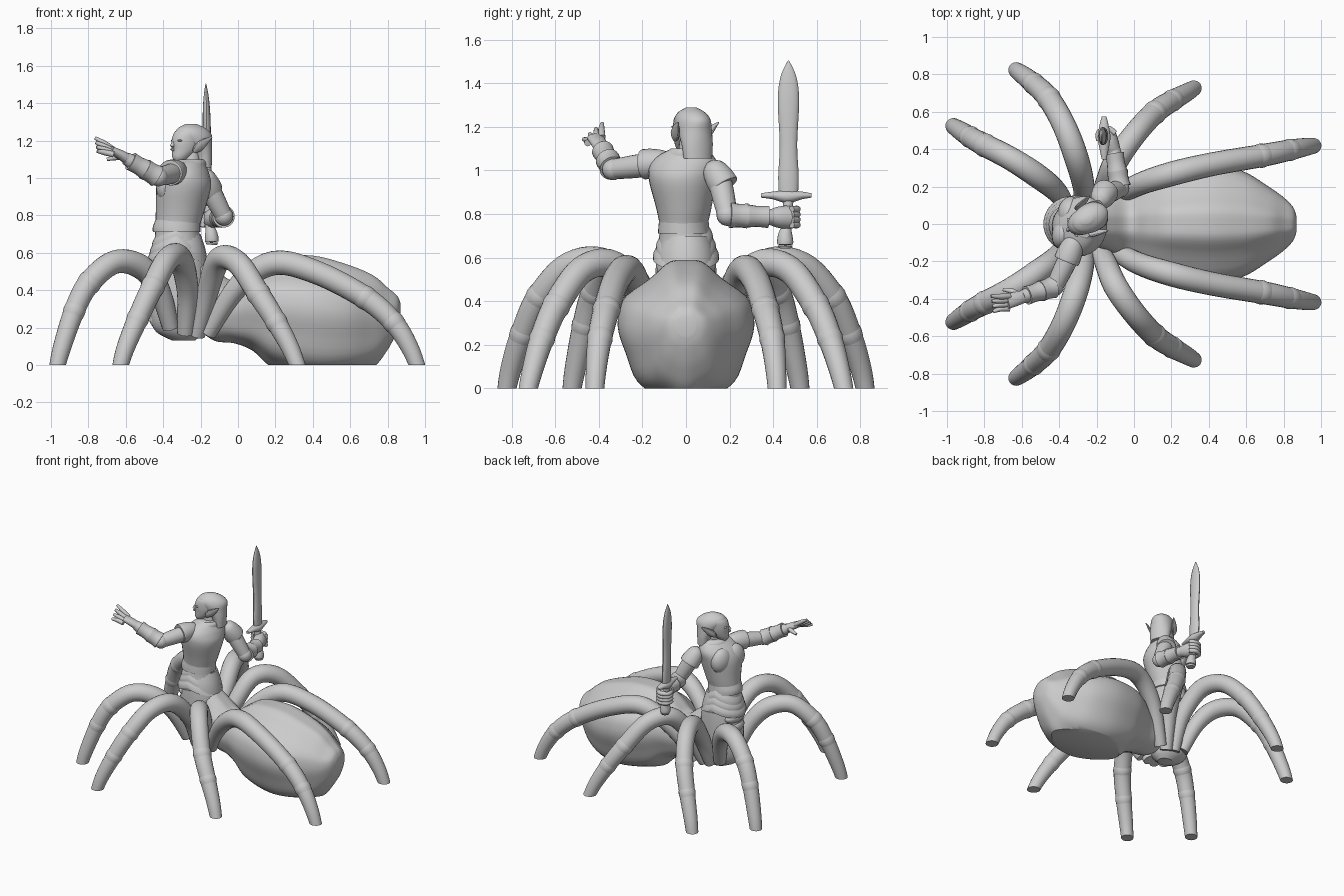
import bpy, bmesh, math
from mathutils import Vector, Matrix

cube = bpy.data.objects.get("Cube")
if cube:
    bpy.data.objects.remove(cube, do_unlink=True)

stone = bpy.data.materials.new("light_grey")
stone.use_nodes = True
GREY = (0.6, 0.6, 0.6, 1)
stone.diffuse_color = GREY
stone.node_tree.nodes["Principled BSDF"].inputs["Base Color"].default_value = GREY


def finish(name, bm, angle=33):
    """Turn a bmesh into a shaded object, sliced flat at the ground."""
    bmesh.ops.recalc_face_normals(bm, faces=bm.faces)
    cut = bmesh.ops.bisect_plane(bm, geom=bm.verts[:] + bm.edges[:] + bm.faces[:],
                                 plane_co=(0, 0, 0), plane_no=(0, 0, -1), clear_outer=True)
    rim = [e for e in cut["geom_cut"] if isinstance(e, bmesh.types.BMEdge)]
    if rim:
        bmesh.ops.holes_fill(bm, edges=rim, sides=0)
        bmesh.ops.recalc_face_normals(bm, faces=bm.faces)
    mesh = bpy.data.meshes.new(name)
    bm.to_mesh(mesh)
    bm.free()
    mesh.materials.append(stone)
    ob = bpy.data.objects.new(name, mesh)
    bpy.context.collection.objects.link(ob)
    bpy.ops.object.select_all(action="DESELECT")
    ob.select_set(True)
    bpy.context.view_layer.objects.active = ob
    bpy.ops.object.shade_smooth_by_angle(angle=math.radians(angle))


def spline(rows, steps):
    """Catmull-Rom through rows of (x, y, z, half width, half height)."""
    out = []
    for i in range(len(rows) - 1):
        a, b, c, d = (rows[min(max(i + k, 0), len(rows) - 1)] for k in (-1, 0, 1, 2))
        for s in range(steps):
            t = s / steps
            out.append([q + 0.5 * t * (r - p + t * (2 * p - 5 * q + 4 * r - w + t * (3 * (q - r) + w - p)))
                        for p, q, r, w in zip(a, b, c, d)])
    return out + [list(rows[-1])]


def loft(name, rows, n=20, axis=None, ref=(0, 0, 1), steps=5, warp=None, place=None):
    """Skin elliptical rings along a path; axis fixes the ring direction."""
    bm = bmesh.new()
    pts = spline([r if len(r) == 5 else (*r, r[3]) for r in rows], steps)
    rings = []
    for i, p in enumerate(pts):
        ahead, behind = pts[min(i + 1, len(pts) - 1)], pts[max(i - 1, 0)]
        t = Vector(axis) if axis else (Vector(ahead[:3]) - Vector(behind[:3])).normalized()
        side = t.cross(Vector(ref)).normalized()
        up = side.cross(t)
        ring = []
        for k in range(n):
            u = math.tau * k / n
            off = side * math.cos(u) * max(p[3], 0.002) + up * math.sin(u) * max(p[4], 0.002)
            co = Vector(p[:3]) + (warp(off, u, i / (len(pts) - 1)) if warp else off)
            ring.append(bm.verts.new(co))
        rings.append(ring)
    for a, b in zip(rings, rings[1:]):
        for k in range(n):
            bm.faces.new((a[k], a[(k + 1) % n], b[(k + 1) % n], b[k]))
    bm.faces.new(rings[0])
    bm.faces.new(rings[-1])
    if place:
        bm.transform(place)
    finish(name, bm)


def ball(name, loc, size, yaw=0, place=None):
    bm = bmesh.new()
    bmesh.ops.create_uvsphere(bm, u_segments=20, v_segments=12, radius=1)
    m = Matrix.Translation(loc) @ Matrix.Rotation(math.radians(yaw), 4, "Z") @ Matrix.Diagonal((*size, 1))
    bm.transform(place @ m if place else m)
    finish(name, bm)


# Abdomen: flat-topped ridge along the back, bulging flanks, heavy underside
def abdomen_shape(off, u, t):
    s, mid = math.sin(u), math.sin(math.pi * t)
    if s < 0:
        off = off * (1 + 0.025 * math.cos(8 * u) * mid)
        off.z *= 1.17
    else:
        pinch = min(max((s - .35) / .45, 0), 1)
        off.y *= 1 + mid * (.03 - .33 * pinch * pinch * (3 - 2 * pinch))
        off.z *= min(1, .96 / max(s, .01))
    return off


loft("abdomen", [(-.2, 0, .4, .12, .19), (-.12, 0, .34, .15, .18), (-.02, 0, .3, .17, .155),
                 (.08, 0, .32, .225, .205), (.2, 0, .31, .275, .28), (.4, 0, .29, .305, .307),
                 (.58, 0, .27, .275, .28), (.72, 0, .26, .195, .23), (.8, 0, .265, .14, .155),
                 (.85, 0, .285, .09, .09), (.868, 0, .29, .045, .045)], n=56, axis=(1, 0, 0), warp=abdomen_shape)

# Thorax, rising into the waist
loft("thorax", [(-.29, 0, .13, .05, .06), (-.31, 0, .18, .1, .13), (-.315, 0, .27, .13, .155),
                (-.31, 0, .45, .14, .155), (-.31, 0, .6, .135, .14), (-.32, 0, .7, .11, .12)],
     axis=(0, 0, 1), ref=(-1, 0, 0))

# Four legs per side: foot first, knuckles thickened at the joints
legs = {
    "front_leg": [(-.975, .53, -.05), (-.945, .51, .08), (-.875, .465, .29), (-.795, .42, .44),
                  (-.66, .35, .55), (-.52, .26, .525), (-.42, .18, .4), (-.36, .1, .2)],
    "second_leg": [(-.64, .83, -.05), (-.605, .805, .08), (-.535, .75, .25), (-.455, .67, .42),
                   (-.375, .53, .565), (-.31, .36, .57), (-.27, .2, .4), (-.28, .1, .17)],
    "third_leg": [(.335, .735, -.05), (.285, .705, .08), (.205, .66, .23), (.11, .595, .38),
                  (0, .475, .545), (-.1, .33, .565), (-.16, .19, .4), (-.22, .09, .16)],
    "rear_leg": [(.975, .42, -.05), (.92, .412, .09), (.83, .395, .23), (.68, .365, .36),
                 (.42, .32, .495), (.19, .265, .545), (0, .2, .42), (-.16, .1, .17)],
}
leg_radii = (.04, .048, .056, .061, .063, .065, .058, .044)
for name, path in legs.items():
    for side, sign in (("left", -1), ("right", 1)):
        rows = [(x, y * sign, z, r) for (x, y, z), r in zip(path, leg_radii)]
        loft(f"{name}_{side}", rows, steps=6)
        for j in (2, 3):
            a, b, c = (Vector(rows[j + k][:3]) for k in (-1, 0, 1))
            d = (c - a).normalized() * .045
            r = leg_radii[j]
            loft(f"{name}_joint_{side}", [(*(b - d), r * .92), (*b, r * 1.07), (*(b + d), r * .92)], steps=3)

# Torso and breastplate
facing = (-.97, .26, 0)
loft("torso", [(-.32, 0, .62, .13, .13), (-.325, -.01, .72, .108, .118), (-.31, -.01, .82, .125, .13),
               (-.29, -.015, .95, .155, .145), (-.28, -.01, 1.02, .16, .125), (-.265, 0, 1.07, .125, .09),
               (-.25, .01, 1.1, .075, .065)], n=28, axis=(0, 0, 1), ref=facing)
for y in (-.05, .065):
    ball("chest_plate", (-.365 + y * .25, y, .96), (.06, .085, .095), yaw=-15)
loft("breastplate_hem", [(-.328, -.01, .71, .118, .128), (-.328, -.01, .74, .116, .128),
                         (-.32, -.01, .78, .112, .12)], n=28, axis=(0, 0, 1), ref=facing, steps=3)
loft("collar", [(-.26, .005, 1.06, .115, .09), (-.255, .01, 1.085, .1, .085), (-.25, .01, 1.1, .08, .07)],
     axis=(0, 0, 1), ref=facing)
loft("neck", [(-.25, .01, 1.05, .05), (-.25, .02, 1.16, .045)])


# Layered skirt with pointed hems, and belly plates beneath it
def pointed_hem(off, u, t):
    return off + Vector((0, 0, -.055 * abs(math.sin(u)) + .025))


for i in range(3):
    z, w = .7 - i * .045, .11 + i * .014
    loft("skirt_band", [(-.33 + i * .004, 0, z - .04, w + .014, w + .022), (-.33, 0, z - .01, w + .01, w + .016),
                        (-.33, 0, z + .03, w - .012, w - .005)],
         n=32, axis=(0, 0, 1), ref=(-1, 0, 0), warp=pointed_hem, steps=3)
for i in range(5):
    ball("belly_plate", (-.41, 0, .53 - i * .072), (.064, .105 - i * .013, .05))

# Head, turned toward the outstretched arm
head = Matrix.Translation((-.25, .024, 0)) @ Matrix.Rotation(math.radians(28), 4, "Z")
loft("face", [(-.07, 0, 1.085, .022, .025), (-.062, 0, 1.11, .042, .048), (-.035, 0, 1.15, .06, .075),
              (-.022, 0, 1.2, .068, .09), (-.01, 0, 1.25, .065, .08), (0, 0, 1.28, .03, .03)],
     axis=(0, 0, 1), ref=(-1, 0, 0), place=head)
loft("hair", [(.065, 0, 1.055, .07, .045), (.058, 0, 1.12, .076, .055), (.035, 0, 1.18, .078, .08),
              (.014, 0, 1.23, .076, .103), (.003, 0, 1.265, .058, .08), (0, 0, 1.289, .02, .03)],
     n=28, axis=(0, 0, 1), ref=(-1, 0, 0), place=head)
loft("nose", [(-.104, 0, 1.195, .008), (-.118, 0, 1.163, .012), (-.104, 0, 1.15, .009)], n=12, place=head)
ball("mouth", (-.099, 0, 1.127), (.008, .02, .006), place=head)
for s in (-1, 1):
    ball("brow", (-.09, s * .035, 1.2), (.01, .022, .006), place=head)
    loft("ear", [(-.02, s * .07, 1.14, .012, .012), (-.005, s * .082, 1.16, .012, .028),
                 (.03, s * .093, 1.19, .01, .024), (.07, s * .105, 1.22, .003, .003)],
         n=12, ref=(1, 0, 0), place=head)


# Arms share one builder: upper arm, elbow, two-piece flared bracer
def arm(side, shoulder, elbow, wrist):
    s, e, w = Vector(shoulder), Vector(elbow), Vector(wrist)
    loft(f"upper_arm_{side}", [(*s, .055), (*s.lerp(e, .5), .053), (*e, .046)])
    ball(f"elbow_{side}", e, (.05, .05, .05))
    loft(f"forearm_{side}", [(*e, .048), (*e.lerp(w, .4), .05), (*w, .034)])
    for start, end, r in ((.05, .42, .06), (.4, .85, .054)):
        loft(f"bracer_{side}", [(*e.lerp(w, start), r), (*e.lerp(w, (start + end) / 2), r - .006),
                                (*e.lerp(w, end), r - .003)], steps=4)


arm("left", (-.33, -.14, 1.03), (-.425, -.335, 1.005), (-.6, -.39, 1.105))
arm("right", (-.17, .15, .98), (-.075, .19, .795), (-.11, .41, .785))


# Pauldrons: domed caps that open down the arm
def pauldron(side, top, rim):
    a, b = Vector(top), Vector(rim)
    loft(f"pauldron_{side}", [(*a, .02), (*a.lerp(b, .2), .05), (*a.lerp(b, .6), .066), (*b, .069),
                              (*a.lerp(b, .97), .056)])


pauldron("left", (-.305, -.06, 1.04), (-.36, -.195, 1.028))
pauldron("right", (-.19, .11, 1.035), (-.15, .175, .93))

# Open left hand with spread fingers
loft("left_palm", [(-.58, -.385, 1.095, .032, .03), (-.63, -.4, 1.125, .038, .026),
                   (-.68, -.415, 1.15, .04, .021)])
for i in range(4):
    y, z = -.385 - i * .022, 1.165 - i * .008
    loft("left_finger", [(-.665, y, z - .015, .016), (-.715, y - .003, z + .02 - i * .008, .015),
                         (-.765 + i * .004, y - i * .006, z + .05 - i * .016, .009)], n=12)
loft("left_thumb", [(-.62, -.38, 1.115, .016), (-.65, -.36, 1.11, .015), (-.7, -.35, 1.1, .009)], n=12)

# Right fist around the grip
loft("right_fist", [(-.105, .38, .785, .036, .034), (-.125, .43, .785, .045, .05), (-.145, .485, .785, .045, .052),
                    (-.15, .515, .785, .025, .035)])
for i in range(4):
    z = .75 + i * .024
    loft("right_finger", [(-.1, .485, z, .015), (-.14, .51, z, .016), (-.187, .49, z, .015), (-.19, .445, z, .013)],
         n=12)

# Sword: leaf blade, guard, grip and pommel
loft("blade", [(-.16, .47, .87, .042, .022), (-.162, .47, .97, .047, .024), (-.165, .47, 1.12, .04, .022),
               (-.168, .47, 1.32, .049, .021), (-.17, .47, 1.43, .036, .014), (-.172, .47, 1.505, .002, .002)],
     n=16, axis=(0, 0, 1), ref=(1, 0, 0))
loft("guard", [(-.16, .345, .885, .012, .01), (-.16, .4, .885, .024, .018), (-.16, .465, .88, .034, .03),
               (-.16, .53, .885, .024, .018), (-.16, .575, .885, .012, .01)])
loft("grip", [(-.15, .46, .68, .022), (-.16, .47, .88, .024)])
loft("pommel", [(-.14, .455, .643, .028), (-.14, .455, .665, .037), (-.143, .455, .7, .034), (-.148, .46, .74, .022)])
